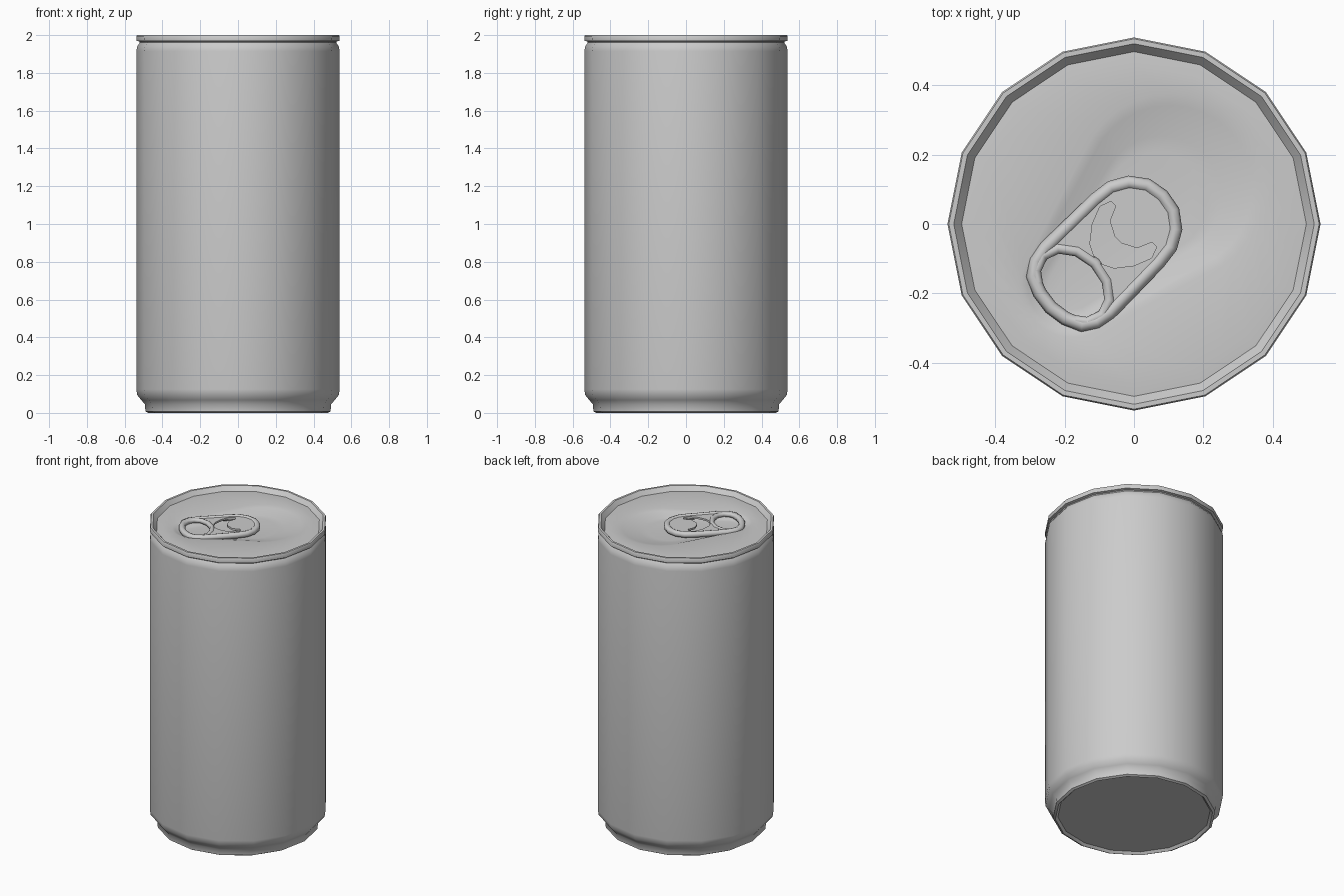
import bpy, bmesh
from math import sin, cos, pi, radians

if "Cube" in bpy.data.objects:
    bpy.data.objects.remove(bpy.data.objects["Cube"])

SIDES = 16
AXIS = pi / 4          # direction the pull tab and mouth panel point in


def finish(name, bm, angle=40):
    bmesh.ops.recalc_face_normals(bm, faces=bm.faces)
    me = bpy.data.meshes.new(name)
    bm.to_mesh(me)
    bm.free()
    ob = bpy.data.objects.new(name, me)
    bpy.context.collection.objects.link(ob)
    smooth(ob, angle)
    return ob


def smooth(ob, angle):
    bpy.ops.object.select_all(action='DESELECT')
    ob.select_set(True)
    bpy.context.view_layer.objects.active = ob
    bpy.ops.object.shade_smooth_by_angle(angle=radians(angle))


def bridge(bm, rings):
    loops = [[bm.verts.new(p) for p in r] for r in rings]
    n = len(loops[0])
    for a, b in zip(loops, loops[1:]):
        for i in range(n):
            j = (i + 1) % n
            bm.faces.new((a[i], a[j], b[j], b[i]))
    return loops


def turn(u, v, z):
    return (u * cos(AXIS) - v * sin(AXIS), u * sin(AXIS) + v * cos(AXIS), z)


# Can shell: turned profile from the recessed base to the inside of the rim
profile = [(.46, .015), (.475, 0), (.49, .008), (.493, .045), (.512, .068),
           (.534, .095), (.538, .125), (.538, 1.915), (.534, 1.94), (.52, 1.96),
           (.522, 1.966), (.537, 1.97), (.538, 1.994), (.534, 2.0), (.52, 2.0),
           (.497, 1.972)]
bm = bmesh.new()
rings = [[(r * cos(2 * pi * i / SIDES), r * sin(2 * pi * i / SIDES), z)
          for i in range(SIDES)] for r, z in profile]
loops = bridge(bm, rings)
bm.faces.new(loops[0])
finish("can_body", bm)


# Lid: polygon edge blending into a sunken teardrop panel
N = 32


def polygon_ring(r, z):
    pts = []
    for i in range(N):
        k = 2 * pi / N
        rr = r if i % 2 == 0 else r * cos(pi / SIDES)
        pts.append(turn(rr * cos(i * k), rr * sin(i * k), z))
    return pts


def teardrop(head, head_r, tail, tail_r, z):
    pts = []
    for i in range(N):
        a = 2 * pi * i / N
        c, r = (head, head_r) if cos(a) > -.2 else (tail, tail_r)
        pts.append(turn(c + r * cos(a), r * sin(a), z))
    return pts


bm = bmesh.new()
loops = bridge(bm, [polygon_ring(.497, 1.972), polygon_ring(.46, 1.975),
                    teardrop(.15, .27, -.25, .15, 1.975),
                    teardrop(.145, .24, -.25, .13, 1.969),
                    teardrop(.11, .175, -.25, .09, 1.950),
                    teardrop(.09, .145, -.25, .07, 1.947)])
bm.faces.new(loops[-1])
finish("lid", bm)


# Pull tab outlines, in local axes along the tab
def mirrored(half):
    return half + [(u, -v) for u, v in reversed(half) if abs(v) > 1e-6]


def tab_outline(inset):
    half = [(.135, 0), (.125, .06), (.09, .11), (.04, .14), (-.02, .148),
            (-.24, .152), (-.29, .143), (-.33, .115), (-.352, .06), (-.36, 0)]
    k, m = 1 - inset / .248, 1 - inset / .15
    return mirrored([(-.112 + (u + .112) * k, v * m) for u, v in half])


def hole_outline(grow):
    return [(-.25 + (.075 + grow) * cos(2 * pi * i / 12),
             (.106 + grow) * sin(2 * pi * i / 12)) for i in range(12)]


slot = mirrored([(-.155, 0), (-.131, .049), (-.085, .085), (-.034, .105),
                 (0, .093), (0, .074), (-.043, .056), (-.065, .013)])


def curve_part(name, outlines, z, fill=False, bevel=0, extrude=0):
    cu = bpy.data.curves.new(name, 'CURVE')
    cu.dimensions = '2D' if fill else '3D'
    cu.fill_mode = 'BOTH' if fill else 'FULL'
    cu.bevel_depth, cu.bevel_resolution, cu.extrude = bevel, 2, extrude
    for pts in outlines:
        sp = cu.splines.new('POLY')
        sp.points.add(len(pts) - 1)
        for p, (u, v) in zip(sp.points, pts):
            p.co = (u, v, 0, 1)
        sp.use_cyclic_u = True
    ob = bpy.data.objects.new(name, cu)
    bpy.context.collection.objects.link(ob)
    ob.location.z = z
    ob.rotation_euler.z = AXIS
    bpy.ops.object.select_all(action='DESELECT')
    ob.select_set(True)
    bpy.context.view_layer.objects.active = ob
    bpy.ops.object.convert(target='MESH')
    ob = bpy.context.view_layer.objects.active
    smooth(ob, 50)
    return ob


# Tab plate with finger hole and crescent slot, rolled rims around it
curve_part("tab_plate", [tab_outline(.02), hole_outline(.015), slot], 1.976,
           fill=True, extrude=.006)
curve_part("tab_outer_rim", [tab_outline(.02)], 1.97, bevel=.02)
curve_part("tab_hole_rim", [hole_outline(.016)], 1.972, bevel=.016)

# Rivet joining tab and lid
bm = bmesh.new()
bmesh.ops.create_cone(bm, cap_ends=True, segments=16, radius1=.045, radius2=.045, depth=.03)
rivet = finish("tab_rivet", bm)
rivet.location = turn(.02, 0, 1.96)
